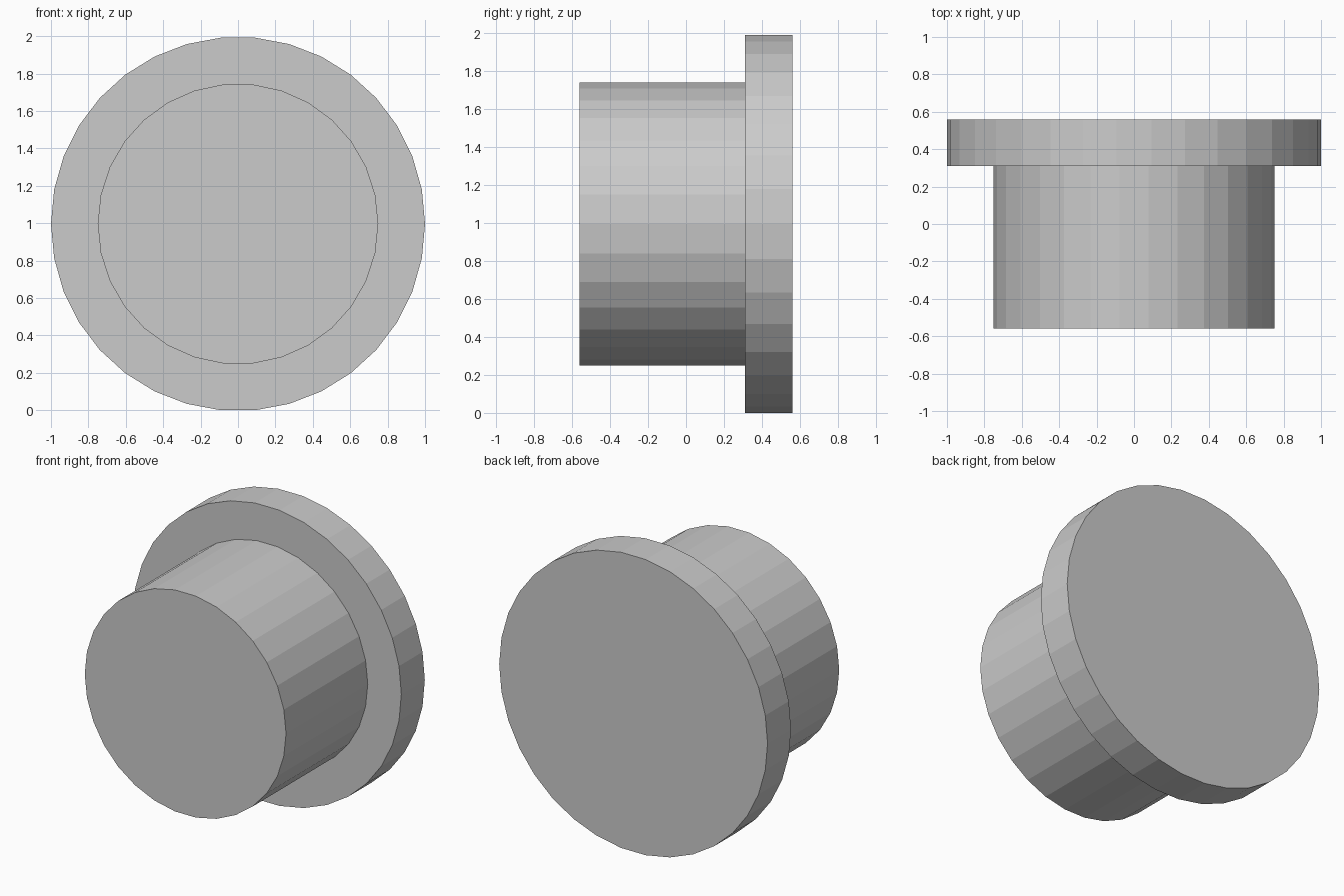
import bpy, bmesh
from math import cos, sin, pi

if "Cube" in bpy.data.objects:
    bpy.data.objects.remove(bpy.data.objects["Cube"])

CENTRE_Z = sin(pi * 8 / 17)  # flat lower facet of the flange rests on z = 0


def disc(name, radius, sides, y0, y1):
    """Flat-faceted solid cylinder along y, with a corner at +x."""
    bm = bmesh.new()
    ring = [bm.verts.new((radius * cos(2 * pi * i / sides), y0,
                          CENTRE_Z + radius * sin(2 * pi * i / sides)))
            for i in range(sides)]
    cap = bm.faces.new(ring)
    ext = bmesh.ops.extrude_face_region(bm, geom=[cap], use_keep_orig=True)
    verts = [g for g in ext["geom"] if isinstance(g, bmesh.types.BMVert)]
    bmesh.ops.translate(bm, verts=verts, vec=(0, y1 - y0, 0))
    bmesh.ops.recalc_face_normals(bm, faces=bm.faces[:])
    mesh = bpy.data.meshes.new(name)
    bm.to_mesh(mesh)
    bm.free()
    obj = bpy.data.objects.new(name, mesh)
    bpy.context.collection.objects.link(obj)
    return obj


# Wide flange at the back
disc("flange", 1.0, 34, 0.31, 0.56)
# Narrower plug body facing the front
disc("plug_body", 0.75, 30, -0.56, 0.31)
